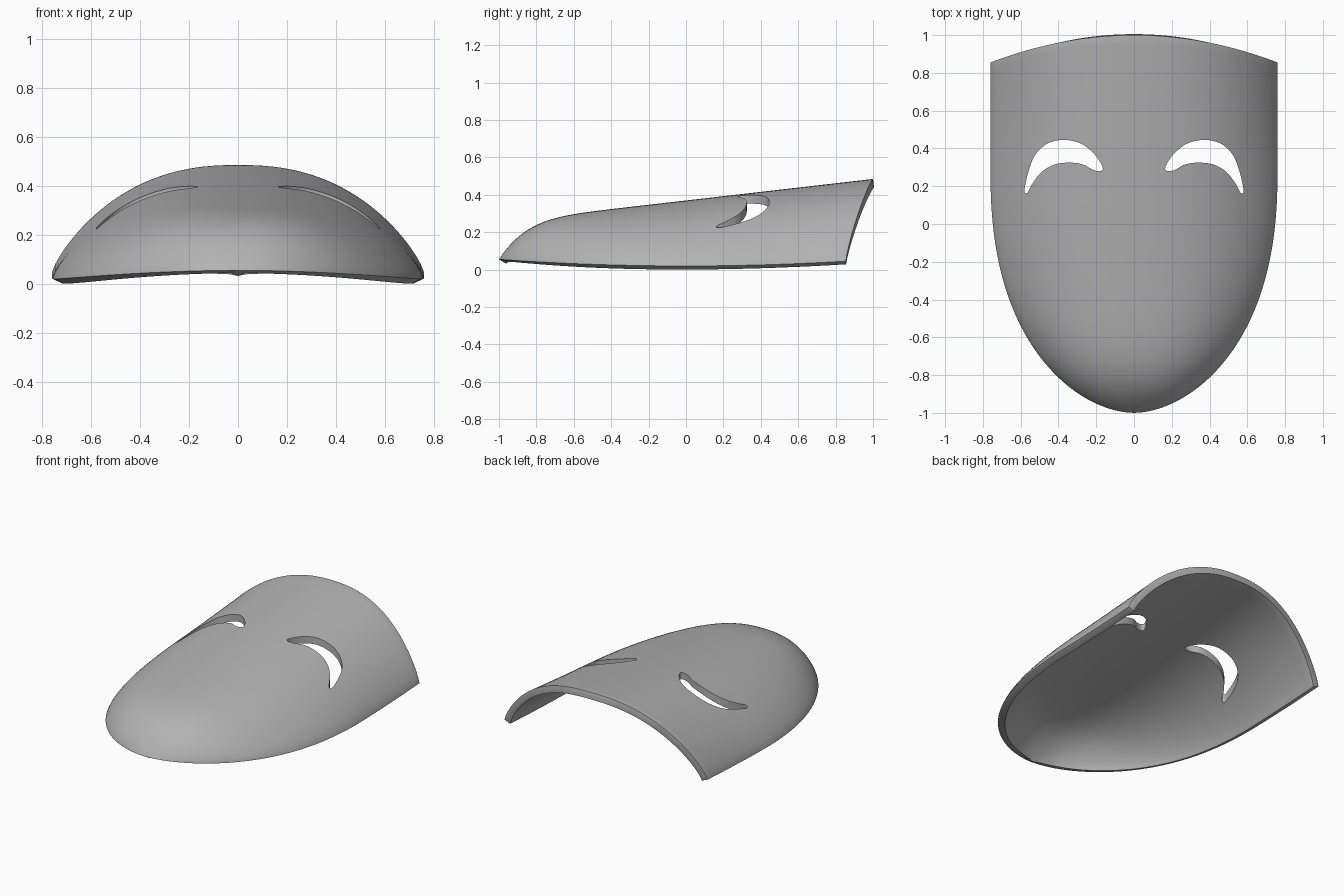
import bpy, bmesh, math
from mathutils import Vector

cube = bpy.data.objects.get("Cube")
if cube:
    bpy.data.objects.remove(cube, do_unlink=True)

ROWS, COLS = 64, 56


def half_width(y):
    d = min(max((0.3 - y) / 1.3, 0), 1)
    return 0.76 * (1 - d ** 2.4) ** 0.55


def rim_height(y):
    return 0.025 + 0.035 * y * y


def crest_height(y):
    rim = rim_height(y)
    rounding = 1 - max(-y, 0) ** 8          # chin rolls down to the rim
    return rim + (0.375 + 0.115 * y - rim) * rounding


def surface_point(s, t):
    """s runs from chin to brow, t from right rim to left rim."""
    y = -1 + 2 * s ** 1.6
    u = math.sin(1.2 * t) / math.sin(1.2)
    x = half_width(y) * u
    y -= 0.145 * u * u * max(y, 0) ** 2     # bowed brow edge
    arch = max(1 - abs(u) ** 2.4, 0) ** 0.8
    rim = rim_height(y)
    return Vector((x, y, rim + (crest_height(y) - rim) * arch))


def smooth_loop(points, steps=5):
    """Closed Catmull-Rom loop through the points."""
    out, n = [], len(points)
    for i in range(n):
        a, b, c, d = (Vector(points[(i + k) % n]) for k in (-1, 0, 1, 2))
        for j in range(steps):
            f = j / steps
            out.append(0.5 * (2 * b + (c - a) * f + (2 * a - 5 * b + 4 * c - d) * f ** 2
                              + (3 * b - a - 3 * c + d) * f ** 3))
    return out


def new_object(name, bm):
    mesh = bpy.data.meshes.new(name)
    bm.to_mesh(mesh)
    bm.free()
    obj = bpy.data.objects.new(name, mesh)
    bpy.context.collection.objects.link(obj)
    return obj


# Curved face shell
bm = bmesh.new()
grid = [[bm.verts.new(surface_point(r / ROWS, 2 * c / COLS - 1)) for c in range(COLS + 1)]
        for r in range(ROWS + 1)]
for low, high in zip(grid, grid[1:]):
    for c in range(COLS):
        bm.faces.new((low[c], low[c + 1], high[c + 1], high[c]))
bmesh.ops.remove_doubles(bm, verts=bm.verts, dist=0.0005)
mask = new_object("mask_shell", bm)

# Crescent eye cutters, mirrored
EYE = [(0.165, 0.29), (0.18, 0.33), (0.225, 0.385), (0.29, 0.43), (0.38, 0.445),
       (0.46, 0.425), (0.52, 0.37), (0.555, 0.29), (0.58, 0.18), (0.565, 0.165),
       (0.54, 0.21), (0.49, 0.275), (0.42, 0.315), (0.34, 0.325), (0.27, 0.315),
       (0.22, 0.288), (0.185, 0.28)]
bm = bmesh.new()
for side in (1, -1):
    face = bm.faces.new([bm.verts.new((side * p.x, p.y, -0.2)) for p in smooth_loop(EYE)])
    ext = bmesh.ops.extrude_face_region(bm, geom=[face])
    top = [g for g in ext["geom"] if isinstance(g, bmesh.types.BMVert)]
    bmesh.ops.translate(bm, verts=top, vec=(0, 0, 1))
bmesh.ops.recalc_face_normals(bm, faces=bm.faces)
cutter = new_object("eye_cutter", bm)
cutter.hide_render = True

# Thickness, softened rim, eye openings
solid = mask.modifiers.new("thickness", "SOLIDIFY")
solid.thickness = 0.045
solid.offset = -1
bevel = mask.modifiers.new("soft_rim", "BEVEL")
bevel.width = 0.012
bevel.segments = 3
bevel.limit_method = "ANGLE"
bevel.angle_limit = math.radians(50)
cut = mask.modifiers.new("eye_openings", "BOOLEAN")
cut.operation = "DIFFERENCE"
cut.object = cutter
cut.solver = "EXACT"

bpy.context.view_layer.update()
baked = bpy.data.meshes.new_from_object(
    mask.evaluated_get(bpy.context.evaluated_depsgraph_get()))
mask.modifiers.clear()
mask.data = baked
bpy.data.objects.remove(cutter, do_unlink=True)

# Rest the shell on the ground
lowest = min(v.co.z for v in baked.vertices)
for v in baked.vertices:
    v.co.z -= lowest

# Plain grey material
grey = bpy.data.materials.new("plain_grey")
grey.use_nodes = True
colour = (0.45, 0.45, 0.45, 1)
grey.diffuse_color = colour
grey.node_tree.nodes["Principled BSDF"].inputs["Base Color"].default_value = colour
baked.materials.clear()
baked.materials.append(grey)

bpy.ops.object.select_all(action="DESELECT")
mask.select_set(True)
bpy.context.view_layer.objects.active = mask
bpy.ops.object.shade_smooth_by_angle(angle=math.radians(40))
